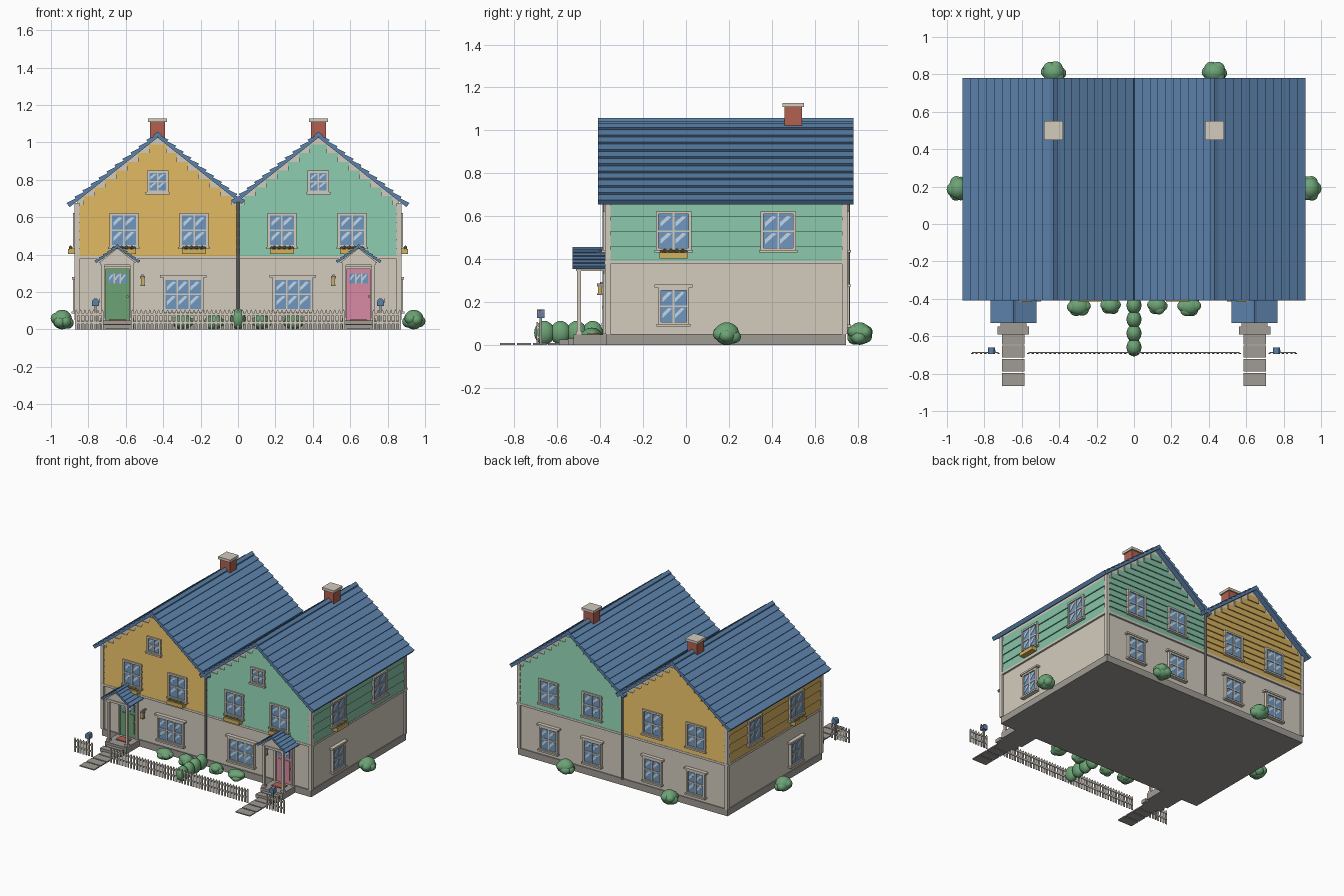
import bpy, bmesh, math, random
from mathutils import Vector, Matrix

if "Cube" in bpy.data.objects:
    bpy.data.objects.remove(bpy.data.objects["Cube"])

random.seed(4)
HEX = dict(cream="D3CBBE", yellow="D6B15E", mint="86C2A7", roof_blue="5C82AB", stone_gray="A09C95",
           brick_red="B3604F", leaf_green="6CA375", pink="D98BA5", glass_blue="6E97C0", glass_light="C6DAEA")
MAT = {}
for key, h in HEX.items():
    MAT[key] = bpy.data.materials.new(key.replace("_", " "))
    lin = [((int(h[i:i + 2], 16) / 255 + 0.055) / 1.055) ** 2.4 for i in (0, 2, 4)]
    MAT[key].diffuse_color = (*lin, 1)


def finish(name, bm, mats, matrix=None, smooth=False):
    bmesh.ops.recalc_face_normals(bm, faces=bm.faces[:])
    me = bpy.data.meshes.new(name)
    bm.to_mesh(me)
    bm.free()
    for m in mats:
        me.materials.append(MAT[m])
    ob = bpy.data.objects.new(name, me)
    bpy.context.collection.objects.link(ob)
    if matrix:
        ob.matrix_world = matrix
    if smooth:
        me.shade_smooth()
    return ob


def prism(bm, pts, vec, m=0):
    a = [bm.verts.new(p) for p in pts]
    b = [bm.verts.new(Vector(p) + Vector(vec)) for p in pts]
    n = len(a)
    fs = [bm.faces.new(a), bm.faces.new(b[::-1])]
    fs += [bm.faces.new((a[i], b[i], b[(i + 1) % n], a[(i + 1) % n])) for i in range(n)]
    for f in fs:
        f.material_index = m


def box(bm, x0, x1, y0, y1, z0, z1, m=0):
    prism(bm, [(x0, y0, z0), (x1, y0, z0), (x1, y1, z0), (x0, y1, z0)], (0, 0, z1 - z0), m)


def place(x, y, z, deg):
    return Matrix.Translation((x, y, z)) @ Matrix.Rotation(math.radians(deg), 4, 'Z')


def panes(bm, x0, x1, z0, z1, cols, rows, y, cream, glass, light):
    # glass plate, reflection streaks and glazing bars
    box(bm, x0, x1, y, 0, z0, z1, glass)
    w, h = (x1 - x0) / cols, (z1 - z0) / rows
    for i in range(cols):
        for j in range(rows):
            a, b = x0 + i * w, z0 + j * h
            prism(bm, [(a + u * w, y - .002, b + v * h) for u, v in
                       ((.12, .25), (.88, .85), (.6, .9), (.12, .52))], (0, .002, 0), light)
    for i in range(1, cols):
        box(bm, x0 + i * w - .004, x0 + i * w + .004, y - .004, 0, z0, z1, cream)
    for j in range(1, rows):
        box(bm, x0, x1, y - .004, 0, z0 + j * h - .004, z0 + j * h + .004, cream)


def window(name, matrix, w, h, cols=2, rows=2, header=False, planter=False):
    bm = bmesh.new()
    f = .013
    X, Z = w / 2, h / 2
    panes(bm, -X + f, X - f, -Z + f, Z - f, cols, rows, -.014, 0, 1, 2)
    for s in (-1, 1):
        box(bm, *sorted((s * X, s * (X - f))), -.022, 0, -Z, Z)
        box(bm, -X, X, -.022, 0, *sorted((s * Z, s * (Z - f))))
    box(bm, -X - .007, X + .007, -.03, 0, -Z - .008, -Z + .004)
    if header:
        box(bm, -X - .016, X + .016, -.028, 0, Z, Z + .013)
    finish(name, bm, ["cream", "glass_blue", "glass_light"], matrix)
    if planter:  # planter with leaves and blossoms
        bm = bmesh.new()
        box(bm, -.065, .065, -.05, 0, -Z - .035, -Z - .008)
        for i in range(9):
            bmesh.ops.create_icosphere(bm, subdivisions=1, radius=.01, matrix=Matrix.Translation(
                (-.056 + i * .014, -.035, -Z - .004 + .005 * (i % 2))))
        for f in bm.faces:
            c = f.calc_center_median()
            if len(f.verts) == 3:
                f.material_index = 2 if int((c.x + .063) / .014) % 3 == 1 else 1
        finish(name + "_planter", bm, ["yellow", "leaf_green", "brick_red"], matrix)


def lapped_roof(name, cx, zr, slope, halves, y0, y1, rows, t, lap):
    # rows of overlapping boards down both slopes, and a ridge cap
    bm = bmesh.new()
    th = math.atan(slope)
    for s, half in ((-1, halves[0]), (1, halves[1])):
        d = Vector((s * math.cos(th), 0, -math.sin(th)))
        n = Vector((s * math.sin(th), 0, math.cos(th)))
        o, step = Vector((cx, y0, zr)), half / math.cos(th) / rows
        for i in range(rows):
            a, b = o + d * step * i, o + d * step * (i + 1)
            prism(bm, [a, b, b + n * (t + lap), a + n * t], (0, y1 - y0, 0))
    k, c = t * 1.3, t / math.cos(th)
    prism(bm, [(cx - k, y0, zr + c - k * slope), (cx + k, y0, zr + c - k * slope),
               (cx + k, y0, zr + c - k * slope + lap), (cx, y0, zr + c + lap),
               (cx - k, y0, zr + c - k * slope + lap)], (0, y1 - y0, 0))
    finish(name, bm, ["roof_blue"])


def bush(name, x, y, rx, ry, h, lumps=6):
    bm = bmesh.new()
    for i in range(lumps + 1):
        a = 2 * math.pi * i / max(lumps, 1) + random.uniform(-.2, .2)
        k, o = (.85, 0) if i == lumps else (.55, .45)
        if lumps == 0:
            k = 1
        M = Matrix.Translation((o * rx * math.cos(a), o * ry * math.sin(a),
                                h * (.5 if o == 0 else random.uniform(.3, .62)))) \
            @ Matrix.Diagonal((rx * k, ry * k, h * .5 * (1 if o == 0 else .6), 1))
        bmesh.ops.create_icosphere(bm, subdivisions=3, radius=1, matrix=M)
    finish(name, bm, ["leaf_green"], Matrix.Translation((x, y, 0)), True)


YF, YB, W, SL, ZR = -.365, .74, .86, .79, 1.025

# foundation
bm = bmesh.new()
box(bm, -W - .007, W + .007, YF - .008, YB + .007, 0, .05)
finish("foundation", bm, ["stone_gray"])

for s, side, paint, door_paint in ((-1, "left", "yellow", "leaf_green"), (1, "right", "mint", "pink")):
    cx = .43 * s
    # gabled wall block
    bm = bmesh.new()
    ze = ZR - SL * .43
    prism(bm, [(cx - .43, YF, .05), (cx + .43, YF, .05), (cx + .43, YF, ze), (cx, YF, ZR), (cx - .43, YF, ze)],
          (0, YB - YF, 0))
    finish(side + "_walls", bm, ["cream"])
    # clapboards on gable ends and on the side wall
    for nm, M in (("front", place(cx, YF, 0, 0)), ("back", place(cx, YB, 0, 180))):
        bm = bmesh.new()
        for i in range(13):
            z0 = .39 + .046 * i
            z1 = z0 + .046
            hw = min(.425, (ZR - z1) / SL)
            prism(bm, [(-hw, 0, z0), (-hw, -.012, z0), (-hw, -.004, z1), (-hw, 0, z1)], (2 * hw, 0, 0))
        finish(f"{side}_{nm}_clapboards", bm, [paint], M)
    bm = bmesh.new()
    for i in range(4):
        z0, L = .39 + .069 * i, (YB - YF) / 2 - .005
        prism(bm, [(-L, 0, z0), (-L, -.012, z0), (-L, -.004, z0 + .069), (-L, 0, z0 + .069)], (2 * L, 0, 0))
    finish(side + "_side_clapboards", bm, [paint], place(W * s, (YF + YB) / 2, 0, 90 * s))
    # belt course and corner boards
    bm = bmesh.new()
    xs = sorted((0, s * (W + .014)))
    box(bm, *xs, YF - .014, YF, .376, .392)
    box(bm, *xs, YB, YB + .014, .376, .392)
    box(bm, *sorted((s * W, s * (W + .014))), YF, YB, .376, .392)
    for y in (YF, YB):
        box(bm, *sorted((s * (W - .012), s * (W + .013))), y - .013, y + .013, .05, .675)
    finish(side + "_trim", bm, ["cream"])
    # roof and chimney
    halves = (.47, .45) if s < 0 else (.45, .47)
    lapped_roof(side + "_roof", cx, ZR, SL, halves, -.41, .78, 11, .016, .012)
    bm = bmesh.new()
    box(bm, cx - .04, cx + .04, .46, .54, .95, 1.108)
    box(bm, cx - .05, cx + .05, .45, .55, 1.108, 1.127, 1)
    finish(side + "_chimney", bm, ["brick_red", "cream"])
    # windows
    for i, x in enumerate((.235, .61)):
        window(f"{side}_front_upper_window_{i}", place(x * s, YF, .53, 0), .155, .185, planter=True)
        xb = (.25, .61)[i] * s
        window(f"{side}_back_upper_window_{i}", place(xb, YB, .53, 180), .16, .185)
        window(f"{side}_back_lower_window_{i}", place(xb, YB, .18, 180), .15, .18, header=True)
    window(side + "_attic_window", place(cx, YF, .79, 0), .115, .12)
    window(side + "_front_lower_window", place(.293 * s, YF, .187, 0), .215, .18, 3, 2, True)
    window(side + "_side_upper_window_0", place(W * s, -.058, .53, 90 * s), .165, .185, planter=True)
    window(side + "_side_upper_window_1", place(W * s, .43, .53, 90 * s), .165, .185)
    window(side + "_side_lower_window", place(W * s, -.058, .18, 90 * s), .145, .175, header=True)

    # door with glazed top, raised panels and knob
    dx = .645 * s
    bm = bmesh.new()
    box(bm, -.064, .064, -.012, 0, .05, .322)
    panes(bm, -.05, .05, .245, .3, 3, 1, -.016, 1, 2, 3)
    for sx in (-1, 1):
        box(bm, *sorted((sx * .01, sx * .05)), -.017, 0, .08, .225)
        box(bm, *sorted((sx * .064, sx * .078)), -.022, 0, .05, .336, 1)
    box(bm, -.078, .078, -.022, 0, .322, .336, 1)
    box(bm, .05, .06, -.026, 0, .17, .182, 4)
    finish(side + "_door", bm, [door_paint, "cream", "glass_blue", "glass_light", "yellow"], place(dx, YF, 0, 0))
    # porch: floor, posts, beams and pediment
    bm = bmesh.new()
    box(bm, dx - .09, dx + .09, -.525, YF, 0, .048, 1)
    box(bm, dx - .084, dx + .084, -.592, -.548, 0, .026, 1)
    box(bm, dx - .07, dx + .07, -.55, -.52, 0, .03, 1)
    box(bm, dx - .045, dx + .045, -.46, -.4, .048, .054, 2)
    for sx in (-1, 1):
        px = dx + sx * .077
        box(bm, px - .009, px + .009, -.508, -.49, .048, .36)
        box(bm, px - .013, px + .013, -.512, -.486, .048, .062)
        box(bm, px - .012, px + .012, -.512, YF, .345, .36)
    box(bm, dx - .089, dx + .089, -.51, -.488, .345, .362)
    prism(bm, [(dx - .1, -.505, .355), (dx + .1, -.505, .355), (dx, -.505, .434)], (0, .02, 0))
    finish(side + "_porch", bm, ["cream", "stone_gray", "brick_red"])
    lapped_roof(side + "_porch_roof", dx, .436, .72, (.113, .113), -.528, YF, 5, .01, .007)
    # path slabs
    bm = bmesh.new()
    for y0, y1 in ((-.643, -.592), (-.713, -.65), (-.788, -.722), (-.867, -.797)):
        box(bm, dx - .06, dx + .06, y0, y1, 0, .008)
    finish(side + "_path", bm, ["stone_gray"])
    # wall lantern
    bm = bmesh.new()
    lx = .51 * s
    box(bm, lx - .006, lx + .006, -.4, YF, .285, .293)
    box(bm, lx - .013, lx + .013, -.415, -.388, .272, .285)
    box(bm, lx - .009, lx + .009, -.411, -.392, .24, .272, 1)
    box(bm, lx - .012, lx + .012, -.414, -.389, .233, .24)
    finish(side + "_lantern", bm, ["stone_gray", "yellow"])
    # mailbox with rounded top and flag
    bm = bmesh.new()
    mx = .762 * s
    box(bm, mx - .006, mx + .006, -.684, -.672, 0, .125, 1)
    prof = [(mx - .018, .125), (mx + .018, .125)]
    prof += [(mx + .018 * math.cos(a * math.pi / 6), .148 + .018 * math.sin(a * math.pi / 6)) for a in range(7)]
    prism(bm, [(x, -.695, z) for x, z in prof], (0, .036, 0))
    box(bm, mx + .018, mx + .022, -.685, -.675, .14, .165, 2)
    finish(side + "_mailbox", bm, ["roof_blue", "stone_gray", "brick_red"])
    # shrubs
    bush(side + "_side_bush", .94 * s, .19, .062, .068, .105)
    bush(side + "_back_bush", .43 * s, .81, .068, .062, .105)
    bush(side + "_front_bush_large", .295 * s, -.44, .064, .055, .08)
    bush(side + "_front_bush_small", .125 * s, -.435, .055, .05, .08)

# shared drainpipes at the party wall
bm = bmesh.new()
for y in (YF - .016, YB + .016):
    bmesh.ops.create_cone(bm, cap_ends=True, segments=10, radius1=.009, radius2=.009, depth=.63,
                          matrix=Matrix.Translation((0, y, .365)))
finish("drainpipes", bm, ["stone_gray"])

# dividing hedge
for i in range(4):
    bush(f"hedge_{i}", 0, -.435 - .075 * i, .04, .048, .112, 0)

# picket fence with openings at both paths
bm = bmesh.new()
for x0, x1 in ((-.865, -.725), (-.565, .565), (.725, .865)):
    for z in (.03, .075):
        box(bm, x0, x1, -.69, -.684, z, z + .012)
    n = round((x1 - x0) / .0235)
    for i in range(n + 1):
        x = x0 + (x1 - x0) * i / n
        prism(bm, [(x - .006, -.696, 0), (x + .006, -.696, 0), (x + .006, -.696, .096),
                   (x, -.696, .107), (x - .006, -.696, .096)], (0, .006, 0))
finish("picket_fence", bm, ["cream"])

for m in bpy.data.materials:
    if m.users and not m.is_grease_pencil:
        m.use_nodes = True
        m.node_tree.nodes["Principled BSDF"].inputs["Base Color"].default_value = m.diffuse_color
